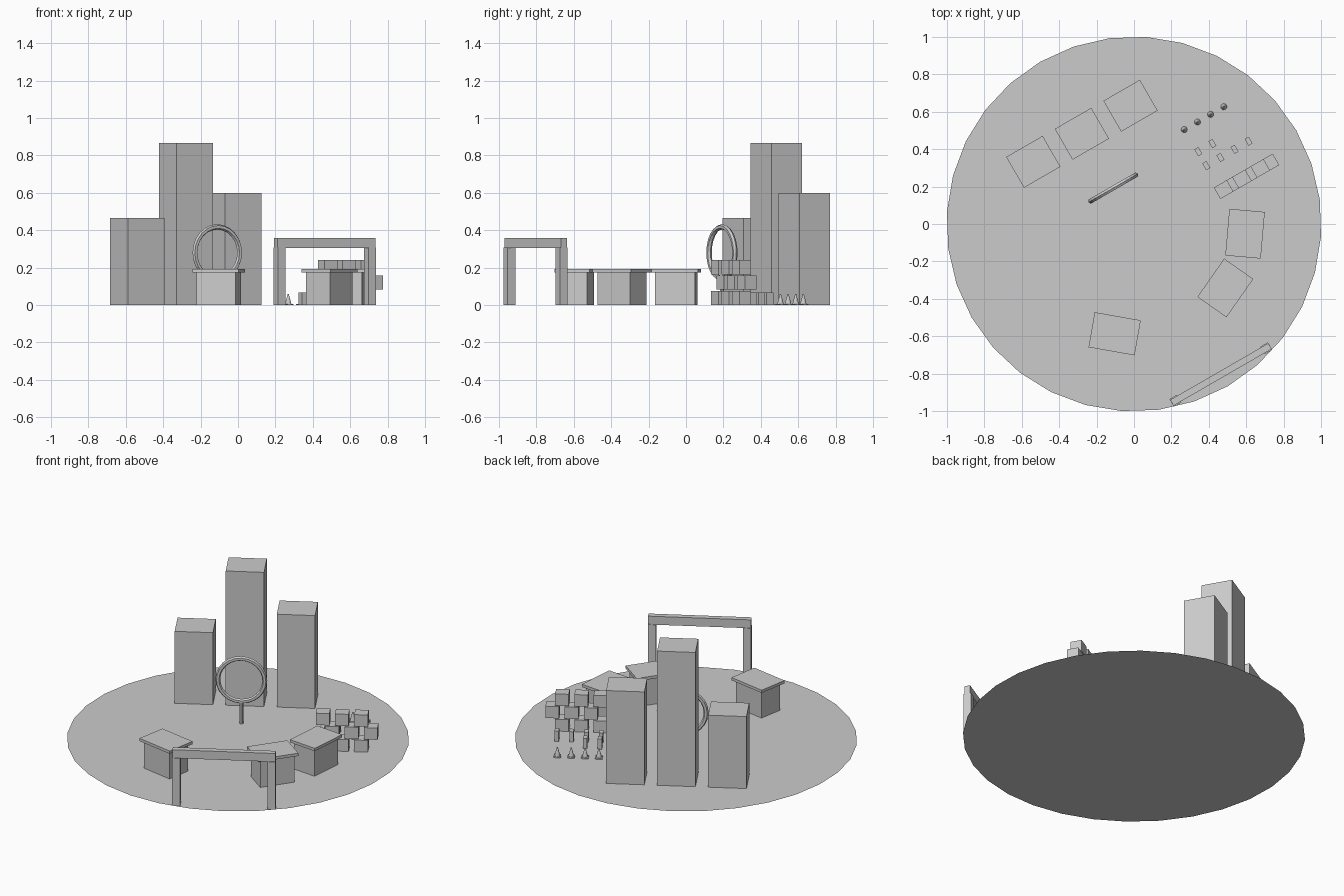
import bpy, bmesh
from math import radians, cos, sin
from mathutils import Matrix

if "Cube" in bpy.data.objects:
    bpy.data.objects.remove(bpy.data.objects["Cube"])

# The whole plaza layout is turned 30 degrees about z
PLAZA = Matrix.Rotation(radians(30), 4, 'Z')


def make(name, bm, matrix=Matrix()):
    bm.transform(PLAZA @ matrix)
    mesh = bpy.data.meshes.new(name)
    bm.to_mesh(mesh)
    bm.free()
    ob = bpy.data.objects.new(name, mesh)
    bpy.context.collection.objects.link(ob)
    return ob


def box(name, x, y, z, w, d, h, turn=0):
    """Box with its base centre at x, y, z."""
    bm = bmesh.new()
    bmesh.ops.create_cube(bm, size=1)
    m = (Matrix.Translation((x, y, z + h / 2)) @ Matrix.Rotation(radians(turn), 4, 'Z')
         @ Matrix.Diagonal((w, d, h, 1)))
    return make(name, bm, m)


def cone(name, x, y, z, r1, r2, h, sides):
    bm = bmesh.new()
    bmesh.ops.create_cone(bm, cap_ends=True, segments=sides, radius1=r1, radius2=r2, depth=h)
    return make(name, bm, Matrix.Translation((x, y, z + h / 2)))


# Flat round ground disc
bm = bmesh.new()
bmesh.ops.create_circle(bm, cap_ends=True, segments=32, radius=1.002)
make("ground_disc", bm)

# Three towers
for i, h in enumerate((0.465, 0.867, 0.6)):
    box(f"tower_{i + 1}", (i - 1) * 0.3, 0.557, 0, 0.225, 0.19, h)

# Upright hoop on a post
bpy.ops.mesh.primitive_torus_add(major_segments=24, minor_segments=6,
                                 major_radius=0.138, minor_radius=0.0145)
hoop = bpy.context.object
hoop.name = "hoop"
hoop.data.transform(PLAZA @ Matrix.Translation((0, 0.222, 0.28)) @ Matrix.Rotation(radians(90), 4, 'X'))
cone("hoop_post", 0, 0.222, 0, 0.012, 0.012, 0.14, 8)

# Stalls set around the centre, each turned along the circle
for i, a in enumerate((-130, -65, -35)):
    x, y = 0.596 * cos(radians(a)), 0.596 * sin(radians(a))
    box(f"stall_body_{i + 1}", x, y, 0, 0.213, 0.155, 0.174, a + 90)
    box(f"stall_roof_{i + 1}", x, y, 0.174, 0.25, 0.19, 0.018, a + 90)

# Entrance gate
for side, s in (("left", -1), ("right", 1)):
    box(f"gate_post_{side}", s * 0.28, -0.929, 0, 0.047, 0.047, 0.307)
box("gate_beam", 0, -0.929, 0.305, 0.606, 0.036, 0.054)

# Staggered stack of crates
for row in range(3):
    for col in range(3):
        box(f"crate_{row + 1}_{col + 1}", 0.507 + col * 0.113 + (row % 2) * 0.057, -0.08,
            row * 0.082, 0.08, 0.07, 0.076)

# Small upright blocks in two rows
for row, (y, count) in enumerate(((0.077, 4), (0.163, 2))):
    for col in range(count):
        box(f"small_block_{row + 1}_{col + 1}", 0.491 + col * 0.087, y, 0, 0.025, 0.042, 0.066)

# Row of cones on square bases
for i in range(4):
    x = 0.485 + i * 0.0815
    box(f"cone_base_{i + 1}", x, 0.303, 0, 0.042, 0.042, 0.007)
    cone(f"cone_{i + 1}", x, 0.303, 0.007, 0.017, 0.003, 0.052, 10)
